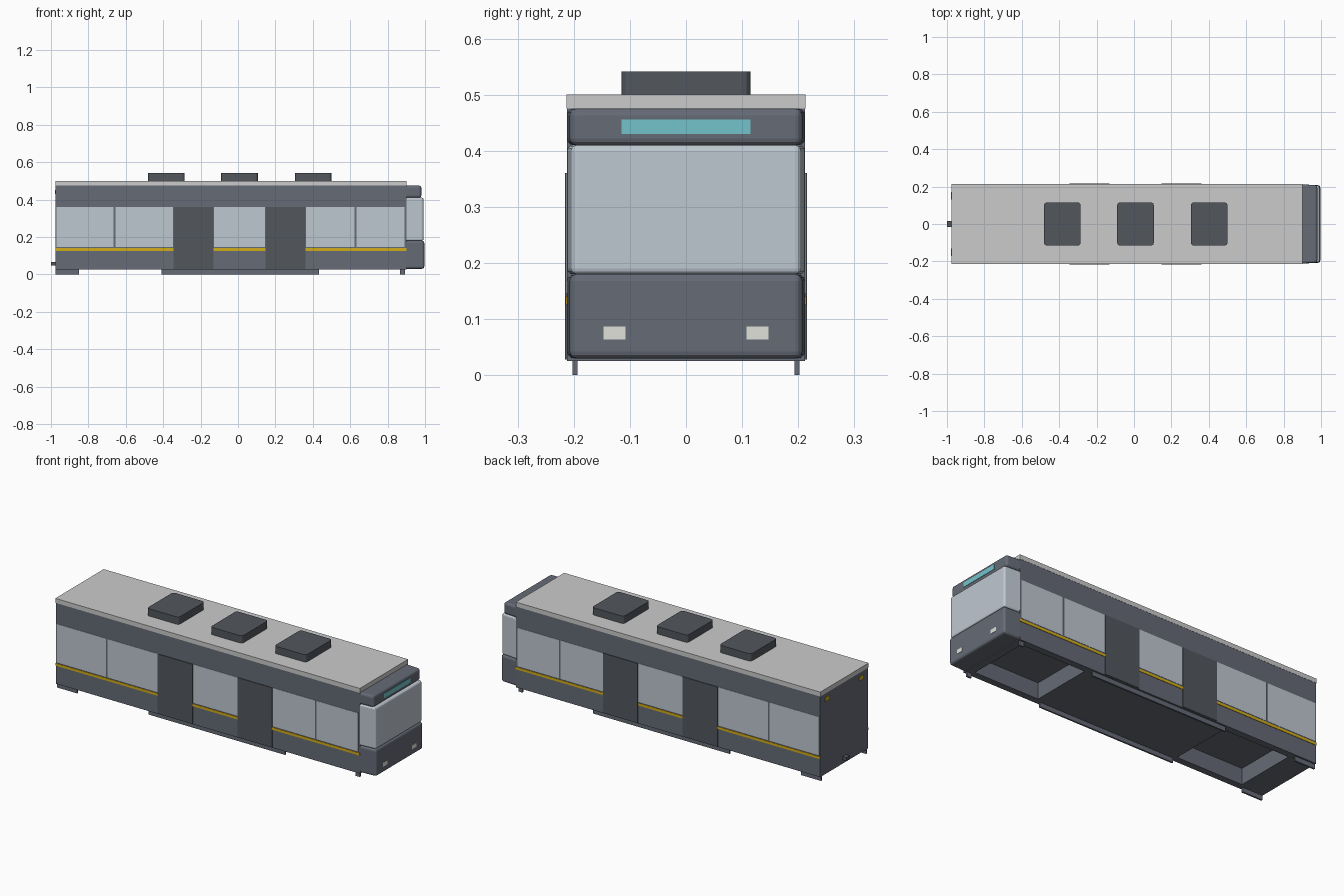
import bpy, bmesh

if "Cube" in bpy.data.objects:
    bpy.data.objects.remove(bpy.data.objects["Cube"])


def material(name, r, g, b):
    m = bpy.data.materials.new(name)
    m.diffuse_color = (r, g, b, 1)
    m.use_nodes = True
    m.node_tree.nodes["Principled BSDF"].inputs["Base Color"].default_value = m.diffuse_color
    return m


BODY = material("slate", 0.13, 0.145, 0.18)
DARK = material("charcoal", 0.085, 0.095, 0.11)
ROOF = material("light_grey", 0.62, 0.62, 0.62)
GLASS = material("pale_glass", 0.52, 0.58, 0.64)
YELLOW = material("yellow", 0.65, 0.42, 0.01)
CYAN = material("cyan", 0.17, 0.55, 0.6)
LAMP = material("lamp_white", 0.75, 0.75, 0.7)


def box(name, x, y, z, mat, taper=1.0, pick=None, bevel=0.0, segs=3):
    """Box from (min, max) spans; taper narrows the +x end; pick selects edges to bevel."""
    bm = bmesh.new()
    bmesh.ops.create_cube(bm, size=1)
    for v in bm.verts:
        front = v.co.x > 0
        v.co = [s[0] if c < 0 else s[1] for c, s in zip(v.co, (x, y, z))]
        if front:
            v.co.y *= taper
    if pick:
        bmesh.ops.bevel(bm, geom=[e for e in bm.edges if pick(e)], offset=bevel,
                        segments=segs, profile=0.5, affect='EDGES')
    bmesh.ops.recalc_face_normals(bm, faces=bm.faces)
    me = bpy.data.meshes.new(name)
    bm.to_mesh(me)
    bm.free()
    ob = bpy.data.objects.new(name, me)
    bpy.context.collection.objects.link(ob)
    if mat:
        me.materials.append(mat)
    return ob


def both_sides(name, x, y, z, mat):
    box(name + "_right", x, (-y[1], -y[0]), z, mat)
    box(name + "_left", x, y, z, mat)


def upright(e):
    return abs(e.verts[0].co.z - e.verts[1].co.z) > 1e-4


def not_across_back(e):
    # every edge that touches the front face, plus the lengthwise edges
    return max(v.co.x for v in e.verts) > 0.95


# Main body with two bogie recesses cut from below
body = box("body", (-0.975, 0.9), (-0.212, 0.212), (0.025, 0.475), BODY)
for label, span in (("front", (0.46, 0.86)), ("rear", (-0.83, -0.42))):
    cutter = box("recess_cutter_" + label, span, (-0.175, 0.175), (-0.05, 0.115), None)
    cutter.hide_render = True
    cutter.hide_viewport = False
    cutter.display_type = 'WIRE'
    mod = body.modifiers.new("recess_" + label, 'BOOLEAN')
    mod.object = cutter
    mod.operation = 'DIFFERENCE'
    mod.solver = 'EXACT'
# Bake the recesses and drop the cutters
deps = bpy.context.evaluated_depsgraph_get()
cut_mesh = bpy.data.meshes.new_from_object(body.evaluated_get(deps))
body.modifiers.clear()
body.data = cut_mesh
for ob in [o for o in bpy.data.objects if o.name.startswith("recess_cutter")]:
    bpy.data.objects.remove(ob)

# Roof slab and rooftop units
box("roof", (-0.977, 0.9), (-0.213, 0.213), (0.475, 0.5), ROOF)
for i, cx in enumerate((-0.383, 0.008, 0.402)):
    box(f"roof_unit_{i + 1}", (cx - 0.098, cx + 0.098), (-0.115, 0.115), (0.5, 0.541),
        DARK, pick=upright, bevel=0.015)

# Cab: bumper, windscreen and header with rounded front edges
box("cab_lower", (0.895, 0.996), (-0.212, 0.212), (0.03, 0.18), BODY, 0.975, not_across_back, 0.012)
box("windscreen", (0.89, 0.992), (-0.212, 0.212), (0.18, 0.41), GLASS, 0.965, not_across_back, 0.010)
box("cab_header", (0.895, 0.98), (-0.212, 0.212), (0.41, 0.475), BODY, 0.975, not_across_back, 0.012)
box("destination_sign", (0.97, 0.982), (-0.115, 0.115), (0.43, 0.456), CYAN)
both_sides("headlight", (0.98, 0.998), (0.108, 0.147), (0.064, 0.087), LAMP)

# Side windows
for i, span in enumerate(((-0.97, -0.665), (-0.655, -0.347), (-0.128, 0.145),
                          (0.363, 0.623), (0.633, 0.89))):
    both_sides(f"side_window_{i + 1}", span, (0.205, 0.2135), (0.146, 0.36), GLASS)

# Doors and the yellow stripe between them
for i, span in enumerate(((-0.345, -0.13), (0.147, 0.361))):
    both_sides(f"door_{i + 1}", span, (0.205, 0.216), (0.028, 0.36), DARK)
for i, span in enumerate(((-0.975, -0.345), (-0.13, 0.147), (0.361, 0.9))):
    both_sides(f"stripe_{i + 1}", span, (0.205, 0.2145), (0.126, 0.14), YELLOW)

# Underbody skirts
for i, span in enumerate(((-0.975, -0.85), (-0.41, 0.432), (0.866, 0.892))):
    both_sides(f"skirt_{i + 1}", span, (0.193, 0.202), (0.0, 0.03), BODY)

# Rear coupler and marker lamps
box("rear_coupler", (-1.0, -0.97), (-0.015, 0.015), (0.047, 0.065), DARK)
both_sides("rear_lamp", (-0.979, -0.97), (0.13, 0.17), (0.43, 0.452), YELLOW)
